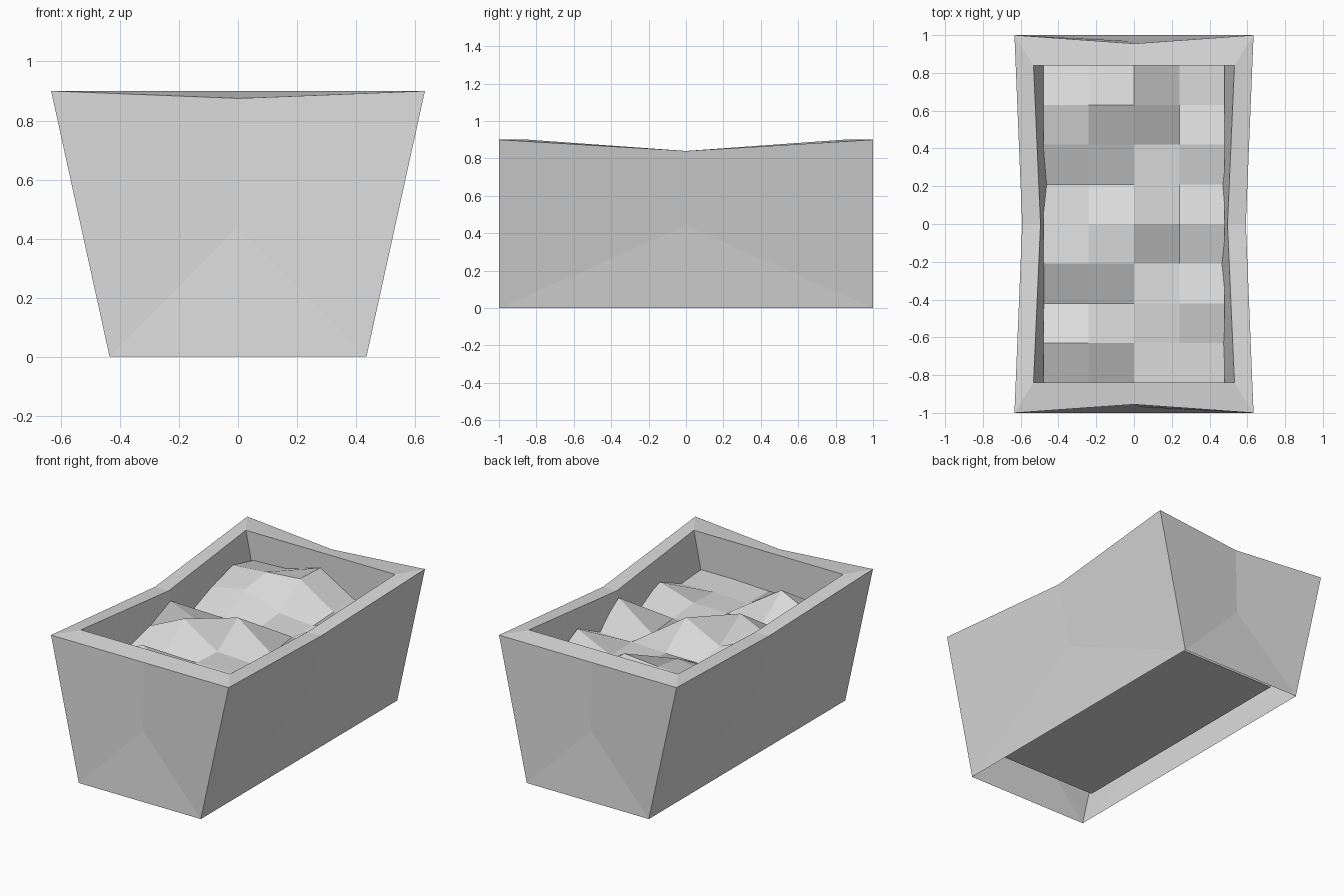
import bpy
import bmesh

default_cube = bpy.data.objects.get("Cube")
if default_cube:
    bpy.data.objects.remove(default_cube, do_unlink=True)

grey = bpy.data.materials.new("pale grey")
grey.use_nodes = True
colour = (0.71, 0.71, 0.71, 1.0)
grey.diffuse_color = colour
grey.node_tree.nodes["Principled BSDF"].inputs["Base Color"].default_value = colour


def finish(name, bm):
    """Turn a bmesh into a named, flat-shaded object."""
    mesh = bpy.data.meshes.new(name)
    bm.to_mesh(mesh)
    bm.free()
    mesh.materials.append(grey)
    obj = bpy.data.objects.new(name, mesh)
    bpy.context.scene.collection.objects.link(obj)
    return obj


def mirrored(name, points, faces):
    """Build one quarter of a part and mirror it across x and y."""
    bm = bmesh.new()
    for sx in (1, -1):
        for sy in (1, -1):
            for face in faces:
                loop = [points[key] for key in face.split()]
                if sx * sy < 0:
                    loop.reverse()
                bm.faces.new([bm.verts.new((sx * x, sy * y, z)) for x, y, z in loop])
    bmesh.ops.remove_doubles(bm, verts=bm.verts, dist=0.0005)
    return finish(name, bm)


# Flared trough: pinched walls, sagging rim, deep lining, open underneath
points = {
    # outer wall
    "foot": (0.435, 1, 0), "foot_side": (0.435, 0, 0), "foot_end": (0, 1, 0),
    "top": (0.633, 1, 0.9), "top_side": (0.592, 0, 0.84), "top_end": (0, 0.955, 0.875),
    "dent_side": (0.507, 0, 0.44), "dent_end": (0, 0.967, 0.44),
    # inner lip and lining down to the floor
    "lip": (0.532, 0.84, 0.9), "lip_side": (0.495, 0, 0.84), "lip_end": (0, 0.84, 0.9),
    "floor": (0.37, 0.84, 0.11), "floor_side": (0.37, 0, 0.11),
    "floor_end": (0, 0.84, 0.11), "floor_mid": (0, 0, 0.11),
}
mirrored("planter_trough", points, [
    "foot_side foot dent_side",
    "foot top top_side dent_side",
    "foot foot_end dent_end",
    "foot dent_end top_end top",
    "top lip lip_side top_side",
    "top top_end lip_end lip",
    "lip floor floor_side lip_side",
    "lip lip_end floor_end floor",
    "floor floor_end floor_mid floor_side",
])

# Lumpy soil: heights in hundredths, rows from front to back
rows = [
    "65 66 65 66 66",
    "69 80 65 66 65",
    "65 65 67 67 74",
    "70 81 66 65 67",
    "78 68 80 63 80",
    "65 65 65 66 66",
    "71 76 67 65 76",
    "77 79 81 66 66",
    "72 73 80 66 66",
]
bm = bmesh.new()
grid = [[bm.verts.new((-0.48 + 0.24 * i, -0.84 + 0.21 * j, int(h) / 100))
         for i, h in enumerate(row.split())] for j, row in enumerate(rows)]
for near, far in zip(grid, grid[1:]):
    for i in range(len(near) - 1):
        bm.faces.new((near[i], near[i + 1], far[i + 1], far[i]))
finish("soil", bm)
